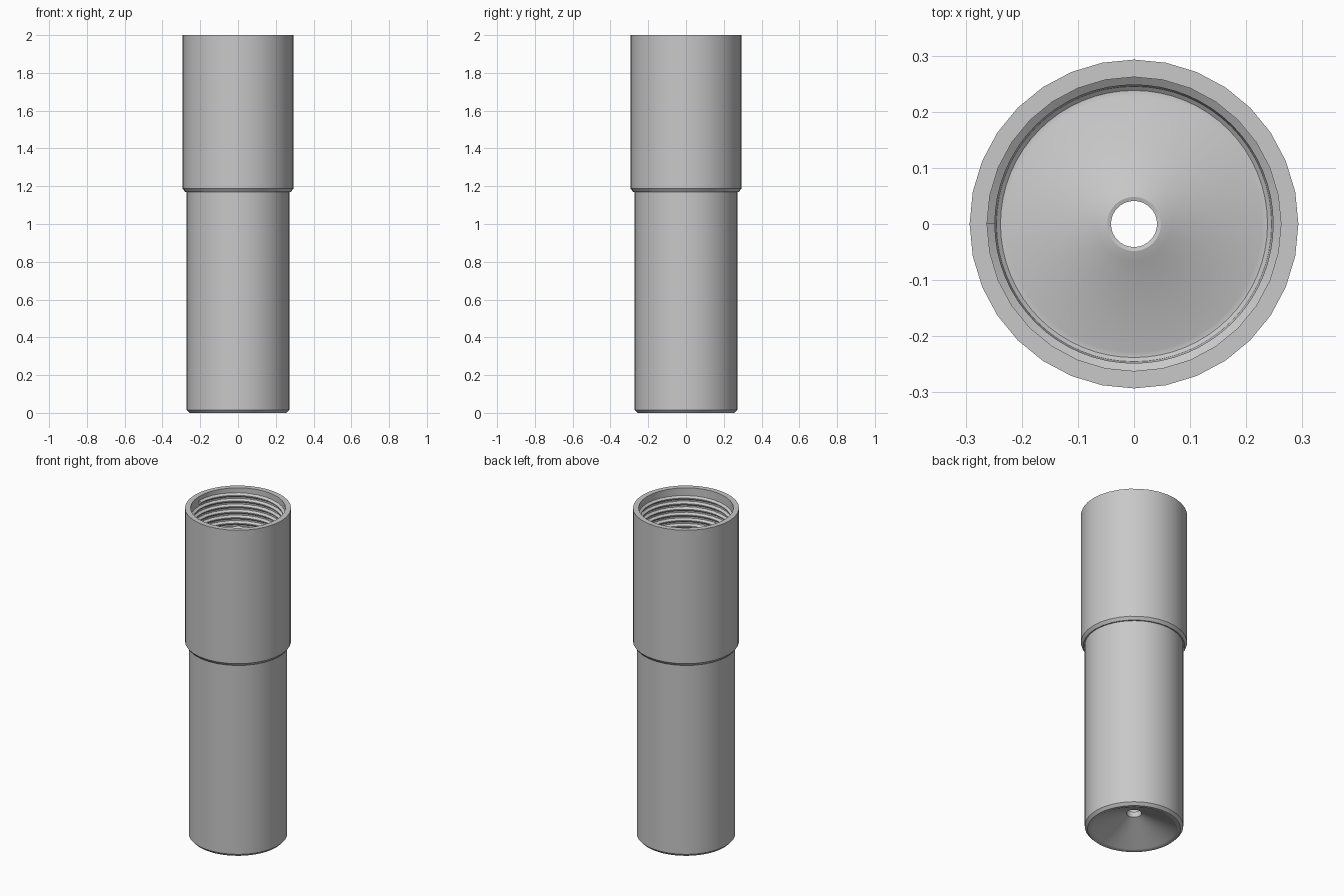
import bpy
import bmesh
from math import cos, sin, pi, radians

if "Cube" in bpy.data.objects:
    bpy.data.objects.remove(bpy.data.objects["Cube"], do_unlink=True)

steel = bpy.data.materials.new("plain grey metal")
steel.use_nodes = True
grey = (0.58, 0.58, 0.58, 1)
steel.diffuse_color = grey
steel.node_tree.nodes["Principled BSDF"].inputs["Base Color"].default_value = grey


def finish(name, verts, faces):
    """Make a smooth-shaded object with consistent normals."""
    mesh = bpy.data.meshes.new(name)
    mesh.from_pydata(verts, [], faces)
    bm = bmesh.new()
    bm.from_mesh(mesh)
    bmesh.ops.recalc_face_normals(bm, faces=bm.faces)
    bm.to_mesh(mesh)
    bm.free()
    mesh.materials.append(steel)
    obj = bpy.data.objects.new(name, mesh)
    bpy.context.collection.objects.link(obj)
    bpy.ops.object.select_all(action="DESELECT")
    obj.select_set(True)
    bpy.context.view_layer.objects.active = obj
    bpy.ops.object.shade_smooth_by_angle(angle=radians(30))
    return obj


def ring_of(profile, angle, lift=0):
    return [(r * cos(angle), r * sin(angle), z + lift) for r, z in profile]


def lathe(name, profile, sides):
    """Revolve a closed (radius, height) outline about the z axis."""
    n = len(profile)
    verts = [p for i in range(sides) for p in ring_of(profile, 2 * pi * i / sides)]
    faces = []
    for i in range(sides):
        a, b = i * n, (i + 1) % sides * n
        for j in range(n):
            k = (j + 1) % n
            faces.append((a + j, b + j, b + k, a + k))
    return finish(name, verts, faces)


def helix(name, profile, start, pitch, turns, sides):
    """Sweep a closed ridge outline along a rising helix with capped ends."""
    n = len(profile)
    steps = int(turns * sides)
    verts = [p for i in range(steps + 1)
             for p in ring_of(profile, pi + 2 * pi * i / sides, start + pitch * i / sides)]
    faces = [(i * n + j, (i + 1) * n + j, (i + 1) * n + (j + 1) % n, i * n + (j + 1) % n)
             for i in range(steps) for j in range(n)]
    faces += [tuple(range(n)), tuple(steps * n + j for j in range(n))]
    return finish(name, verts, faces)


# Lower tube with a chamfered foot and a floor that rises to a drain hole
lower_tube = [
    (0.272, 1.2), (0.272, 0.016), (0.257, 0), (0.24, 0),
    (0.232, 0.004), (0.041, 0.098),                       # underside cone
    (0.041, 0.132), (0.048, 0.134), (0.066, 0.128),       # rounded hole lip
    (0.228, 0.047), (0.238, 0.047), (0.245, 0.053), (0.248, 0.064),
    (0.248, 1.2),
]
lathe("lower_tube", lower_tube, 64)

# Wider sleeve with a chamfered lower edge
sleeve = [(0.262, 2), (0.293, 2), (0.293, 1.187), (0.28, 1.17), (0.262, 1.17)]
lathe("threaded_sleeve", sleeve, 32)

# Screw thread inside the sleeve
pitch = 0.034
ridge = [(0.265, 0), (0.248, 0.012), (0.248, 0.018), (0.265, 0.03)]
helix("internal_thread", ridge, 1.2, pitch, 22, 64)
